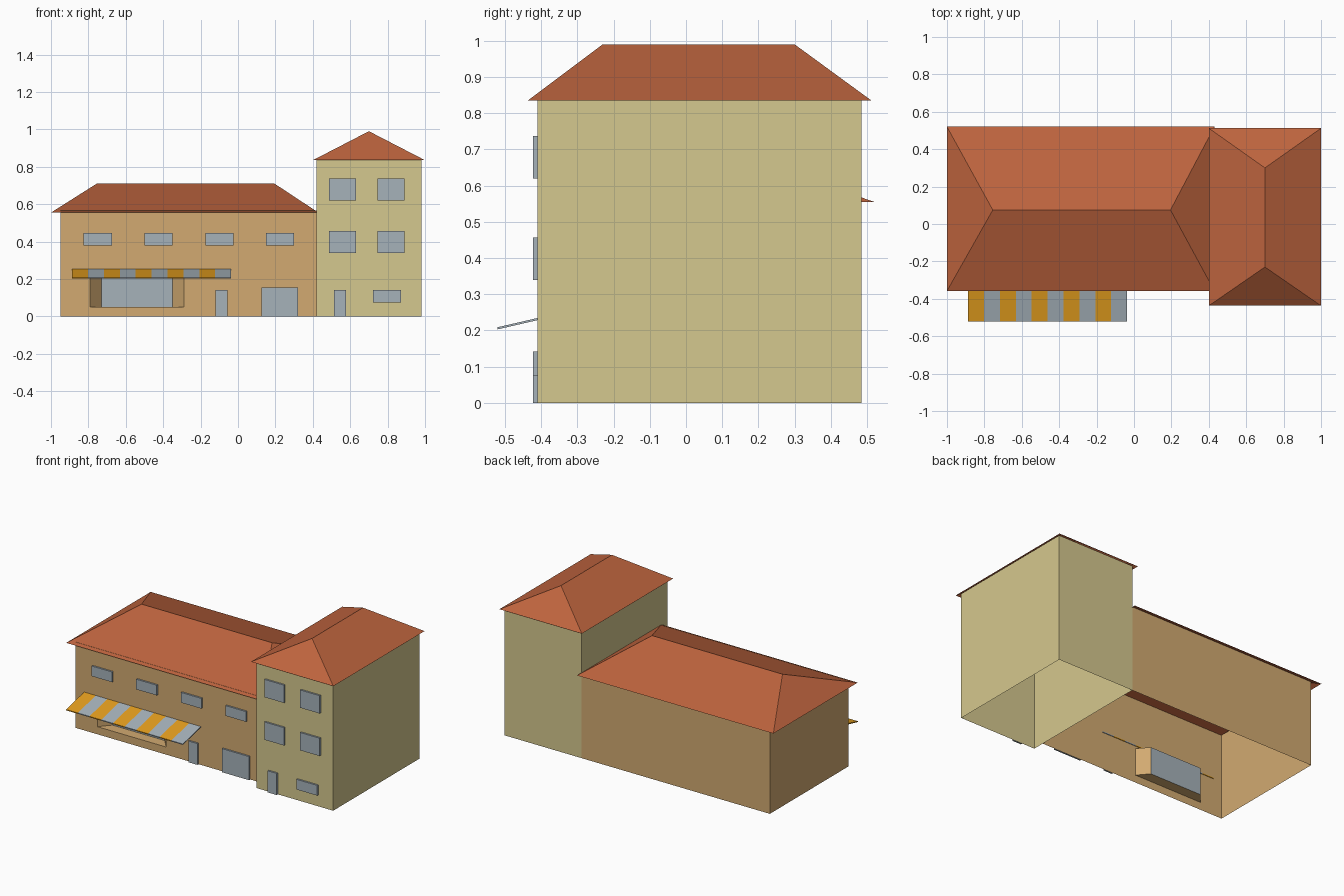
import bpy

if "Cube" in bpy.data.objects:
    bpy.data.objects.remove(bpy.data.objects["Cube"])


def mat(name, rgb):
    """Flat material from 0-255 sRGB values."""
    m = bpy.data.materials.new(name)
    lin = [(c / 255 / 12.92) if c < 10 else ((c / 255 + 0.055) / 1.055) ** 2.4 for c in rgb]
    m.diffuse_color = (*lin, 1)
    m.use_nodes = True
    m.node_tree.nodes["Principled BSDF"].inputs["Base Color"].default_value = m.diffuse_color
    return m


TAN = mat("tan_plaster", (210, 170, 113))
CREAM = mat("cream_plaster", (213, 200, 142))
TILE = mat("terracotta", (190, 100, 62))
GLASS = mat("blue_grey", (166, 178, 186))
ORANGE = mat("awning_orange", (228, 158, 30))


def mesh(name, verts, faces, mats):
    me = bpy.data.meshes.new(name)
    me.from_pydata(verts, [], faces)
    for m in mats:
        me.materials.append(m)
    ob = bpy.data.objects.new(name, me)
    bpy.context.collection.objects.link(ob)
    return ob


def box(name, x0, x1, y0, y1, z0, z1, m):
    v = [(x, y, z) for x in (x0, x1) for y in (y0, y1) for z in (z0, z1)]
    f = [(0, 1, 3, 2), (4, 6, 7, 5), (0, 4, 5, 1), (2, 3, 7, 6), (0, 2, 6, 4), (1, 5, 7, 3)]
    return mesh(name, v, f, [m])


def walls(name, path, z1, m, closed):
    """Open-bottomed wall shell following a plan path."""
    n = len(path)
    v = [(x, y, z) for x, y in path for z in (0, z1)]
    f = []
    for i in range(n if closed else n - 1):
        j = (i + 1) % n
        f.append((2 * i, 2 * j, 2 * j + 1, 2 * i + 1))
    return mesh(name, v, f, [m])


def hip_roof(name, x0, x1, y0, y1, z0, z1, ridge_a, ridge_b, along_x):
    """Open hip roof; the ridge runs along x or along y."""
    v = [(x0, y0, z0), (x1, y0, z0), (x1, y1, z0), (x0, y1, z0),
         (*ridge_a, z1), (*ridge_b, z1)]
    if along_x:
        f = [(0, 1, 5, 4), (1, 2, 5), (2, 3, 4, 5), (3, 0, 4)]
    else:
        f = [(0, 1, 4), (1, 2, 5, 4), (2, 3, 5), (3, 0, 4, 5)]
    return mesh(name, v, f, [TILE])


FRONT, BACK, TOWER_FRONT = -0.333, 0.485, -0.41

# tower and the side and back walls of the long house
walls("tower_walls", [(0.42, TOWER_FRONT), (0.98, TOWER_FRONT), (0.98, BACK), (0.42, BACK)],
      0.842, CREAM, True)
walls("house_walls", [(0.42, BACK), (-0.95, BACK), (-0.95, FRONT)], 0.565, TAN, False)

# house front with an opening for the shop window
xs, zs = (-0.95, -0.79, -0.29, 0.42), (0, 0.05, 0.23, 0.565)
grid = [(x, FRONT, z) for z in zs for x in xs]
cells = [(4 * r + c, 4 * r + c + 1, 4 * r + c + 5, 4 * r + c + 4)
         for r in range(3) for c in range(3) if (r, c) != (1, 1)]
mesh("house_front", grid, cells, [TAN])

# splayed shop window recess, glazed at the back
plan = [(-0.79, FRONT), (-0.73, FRONT + 0.07), (-0.35, FRONT + 0.07), (-0.29, FRONT)]
v = [(x, y, z) for z in (0.05, 0.23) for x, y in plan]
recess = mesh("shop_window_recess", v,
              [(0, 1, 5, 4), (1, 2, 6, 5), (2, 3, 7, 6), (3, 2, 1, 0), (4, 5, 6, 7)],
              [TAN, GLASS])
recess.data.polygons[1].material_index = 1

# roofs
hip_roof("house_roof", -1.0, 0.43, -0.358, 0.52, 0.555, 0.71, (-0.755, 0.075), (0.195, 0.075), True)
hip_roof("tower_roof", 0.40, 1.0, -0.437, 0.512, 0.835, 0.99, (0.70, -0.23), (0.70, 0.30), False)


def pane(name, x0, x1, z0, z1, wall_y):
    box(name, x0, x1, wall_y - 0.012, wall_y - 0.0005, z0, z1, GLASS)


# house openings
for i in range(4):
    x = -0.75 + 0.325 * i
    pane("house_window", x - 0.075, x + 0.075, 0.378, 0.445, FRONT)
pane("house_door", -0.12, -0.055, 0, 0.14, FRONT)
pane("garage_door", 0.125, 0.322, 0, 0.155, FRONT)

# tower openings
for x in (0.487, 0.747):
    for z in (0.34, 0.62):
        pane("tower_window", x, x + 0.143, z, z + 0.117, TOWER_FRONT)
pane("tower_door", 0.512, 0.577, 0, 0.142, TOWER_FRONT)
pane("tower_low_window", 0.722, 0.872, 0.075, 0.142, TOWER_FRONT)

# striped sloping awning, thin slab of ten stripes
n, ax0, ax1, t = 10, -0.887, -0.037, 0.006
profile = [(-0.52, 0.203), (FRONT + 0.003, 0.247), (FRONT + 0.003, 0.247 + t), (-0.52, 0.203 + t)]
v = [(ax0 + (ax1 - ax0) * i / n, y, z) for i in range(n + 1) for y, z in profile]
f = [(4 * i + k, 4 * i + (k + 1) % 4, 4 * i + 4 + (k + 1) % 4, 4 * i + 4 + k)
     for i in range(n) for k in range(4)]
f += [(3, 2, 1, 0), tuple(4 * n + k for k in range(4))]
awning = mesh("awning", v, f, [ORANGE, GLASS])
for p in awning.data.polygons:
    p.material_index = int((p.center.x - ax0) / (ax1 - ax0) * n - 1e-4) % 2

# consistent outward normals on closed and open shells
import bmesh
for ob in bpy.context.collection.objects:
    if ob.name.startswith(("awning", "house_window", "house_door", "garage", "tower_")):
        bm = bmesh.new()
        bm.from_mesh(ob.data)
        bmesh.ops.recalc_face_normals(bm, faces=bm.faces)
        bm.to_mesh(ob.data)
        bm.free()
